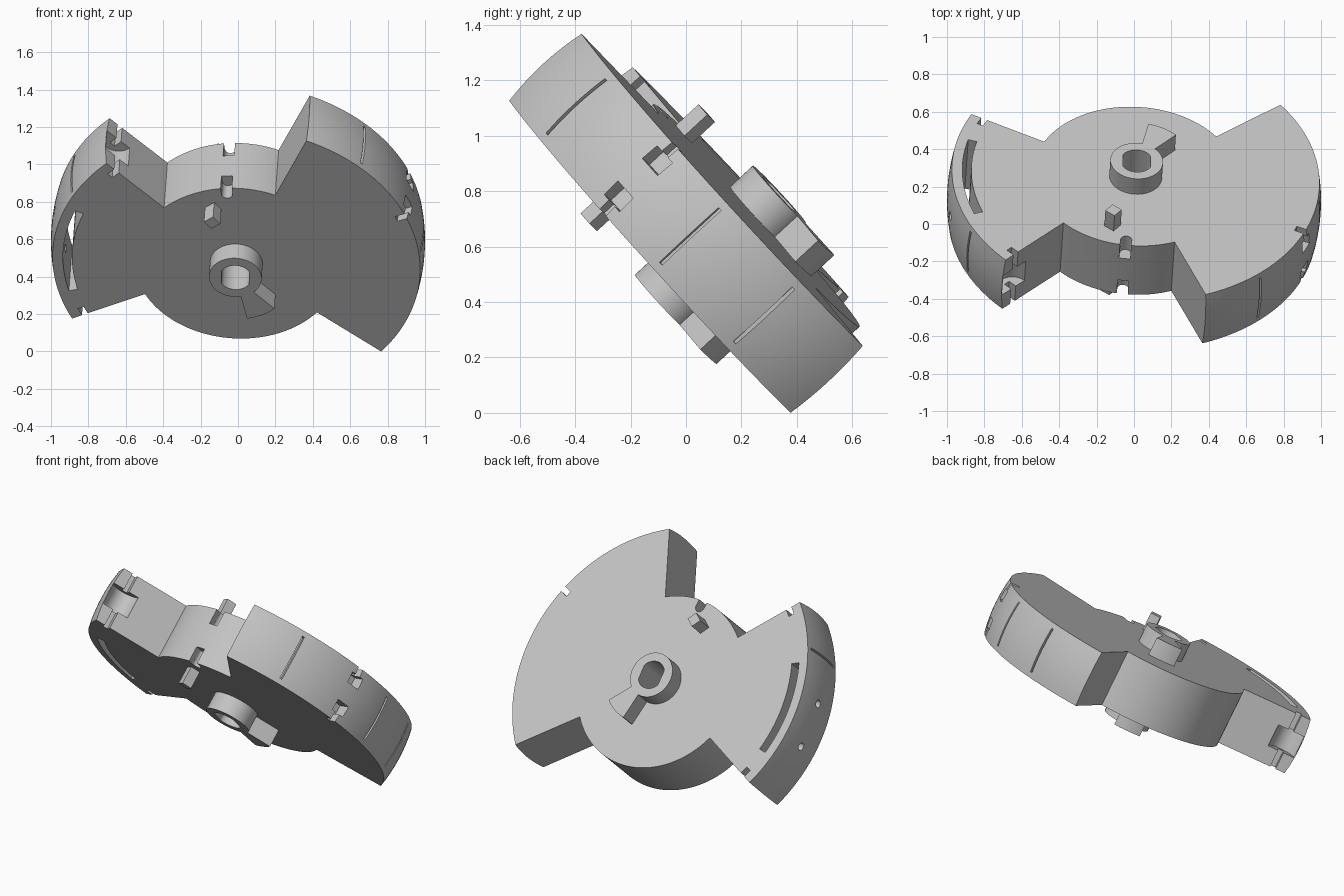
import bpy
import bmesh
from math import sin, cos, radians, sqrt, pi
from mathutils import Matrix, Vector

if "Cube" in bpy.data.objects:
    bpy.data.objects.remove(bpy.data.objects["Cube"], do_unlink=True)

HALF = 0.178      # half thickness of the disc
CORE = 0.547      # radius between the wings
END = 0.29        # reach of hub and pegs along the axis

grey = bpy.data.materials.new("light_grey")
grey.use_nodes = True
grey.diffuse_color = (0.55, 0.55, 0.55, 1)
grey.node_tree.nodes["Principled BSDF"].inputs["Base Color"].default_value = (0.55, 0.55, 0.55, 1)


def loft(name, rings):
    """Closed solid through a stack of equal outlines."""
    bm = bmesh.new()
    rows = [[bm.verts.new(p) for p in ring] for ring in rings]
    n = len(rows[0])
    for a, b in zip(rows, rows[1:]):
        for i in range(n):
            j = (i + 1) % n
            bm.faces.new((a[i], a[j], b[j], b[i]))
    bm.faces.new(rows[0][::-1])
    bm.faces.new(rows[-1])
    bmesh.ops.recalc_face_normals(bm, faces=bm.faces)
    mesh = bpy.data.meshes.new(name)
    bm.to_mesh(mesh)
    bm.free()
    mesh.materials.append(grey)
    ob = bpy.data.objects.new(name, mesh)
    bpy.context.collection.objects.link(ob)
    return ob


def prism(name, outline, z0, z1):
    return loft(name, [[(x, y, z) for x, y in outline] for z in (z0, z1)])


def polar(r, deg):
    return (r * cos(radians(deg)), r * sin(radians(deg)))


def arc(r, a, b, step=1.5):
    n = max(2, round(abs(b - a) / step))
    return [polar(r, a + (b - a) * i / n) for i in range(n + 1)]


def sector(r0, r1, a, b):
    return arc(r1, a, b) + arc(r0, b, a)


def circle(r, cx=0, cy=0, n=48):
    return [(cx + r * cos(2 * pi * i / n), cy + r * sin(2 * pi * i / n)) for i in range(n)]


def radial_box(r0, r1, deg, width):
    """Rectangle lying along a radius."""
    d, t = Vector(polar(1, deg)), Vector(polar(1, deg + 90)) * width / 2
    return [tuple(p) for p in (d * r0 - t, d * r1 - t, d * r1 + t, d * r0 + t)]


def cut(target, cutter, keep=False):
    mod = target.modifiers.new("cut", "BOOLEAN")
    mod.operation, mod.solver, mod.object = "DIFFERENCE", "EXACT", cutter
    bpy.context.view_layer.objects.active = target
    bpy.ops.object.modifier_apply(modifier=mod.name)
    if not keep:
        bpy.data.objects.remove(cutter, do_unlink=True)


# Two winged disc with a ball shaped rim
def disc_ring(z):
    r = sqrt(1 - z * z)
    pts = arc(r, -38, 67.6) + arc(CORE, 67.6, 135)
    pts += arc(r, 135, 206.7) + arc(CORE, 206.7, 322)
    return [(x, y, z) for x, y in pts]


body = loft("winged_disc", [disc_ring(HALF * (i / 4 - 1)) for i in range(9)])

# Hub, key sector and peg run through the disc
hub = prism("hub", circle(0.141, n=64), -END, END)
key = prism("key_sector", sector(0.125, 0.302, -78, -46), -END, END)
peg_at = Vector((-0.124, 0.393))
peg = prism("square_peg", [tuple(peg_at + Vector(polar(0.044, a))) for a in (-7, 83, 173, 263)], -END, END)

# Shaft hole with two flats
flat_hole = [(max(-0.073, min(0.073, x)), y) for x, y in circle(0.087)]
bore = prism("bore", flat_hole, -0.5, 0.5)
cut(body, bore, keep=True)
cut(hub, bore)

# Curved slot in the narrow wing
cut(body, prism("arc_slot", sector(0.88, 0.928, 158.5, 195), -0.5, 0.5))

# Round pockets and slots in both ends of the narrow wing
for deg in (135, 206.7):
    x, y = polar(0.91, deg)
    cut(body, prism("pocket", circle(0.085, x, y), -0.07, 0.07))
    cut(body, prism("end_slot", radial_box(0.89, 0.925, deg, 0.1), -0.5, 0.5))

# Pin holes from the rim into the curved slot
for deg in (170, 186):
    pin = prism("pin_hole", circle(0.024, n=24), 0.9, 1.1)
    pin.data.transform(Matrix.Rotation(radians(deg), 4, "Z") @ Matrix.Rotation(pi / 2, 4, "Y"))
    cut(body, pin)

# Notches on both faces
for s in (-1, 1):
    x, y = polar(0.505, 95.7)
    cut(body, prism("core_notch", radial_box(0.505, 0.6, 95.7, 0.06), *sorted((s * 0.08, s * 0.3))))
    cut(body, prism("core_notch_end", circle(0.03, x, y, 24), *sorted((s * 0.08, s * 0.3))))
    cut(body, prism("rim_notch", radial_box(0.91, 1.1, 23, 0.09), *sorted((s * 0.06, s * 0.13))))
    cut(body, prism("rim_slot", radial_box(0.93, 1.1, 23, 0.035), *sorted((s * 0.1, s * 0.3))))

# Fine slits across the rim
for deg in (-16.6, 6.2, 47.5, 153):
    cut(body, prism("slit", radial_box(0.95, 1.1, deg, 0.014), -0.145, 0.145))

# Tilt the disc into place, then rest it on the ground and centre it
n = Vector((-0.05, -0.733, -0.678)).normalized()
v = Vector((0, -0.679, 0.734)).normalized()
u = v.cross(n)
tilt = Matrix((u, v, n)).transposed().to_4x4()
parts = [body, hub, key, peg]
for ob in parts:
    ob.data.transform(tilt)
pts = [p.co for p in body.data.vertices]
low = Vector([min(p[i] for p in pts) for i in range(3)])
high = Vector([max(p[i] for p in pts) for i in range(3)])
shift = Vector((-(low.x + high.x) / 2, -(low.y + high.y) / 2, -low.z))
bpy.ops.object.select_all(action="DESELECT")
for ob in parts:
    ob.data.transform(Matrix.Translation(shift))
    ob.select_set(True)
bpy.context.view_layer.objects.active = body
bpy.ops.object.shade_smooth_by_angle(angle=radians(30))
